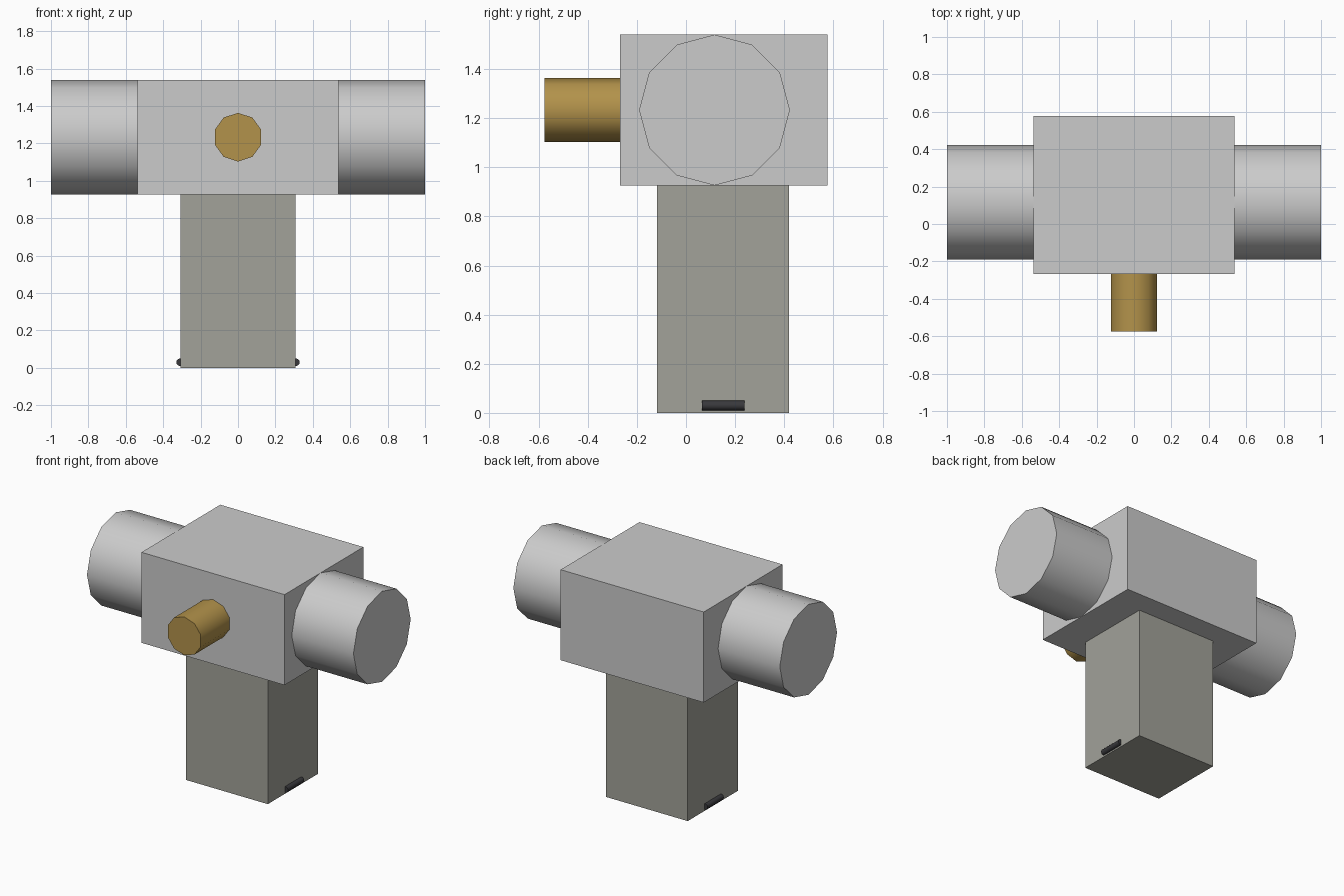
import bpy
from math import radians, pi

if "Cube" in bpy.data.objects:
    bpy.data.objects.remove(bpy.data.objects["Cube"])


def finish(obj, name, color):
    obj.name = name
    if color:
        mat = bpy.data.materials.get(color[0]) or bpy.data.materials.new(color[0])
        mat.diffuse_color = color[1]
        mat.use_nodes = True
        mat.node_tree.nodes["Principled BSDF"].inputs["Base Color"].default_value = mat.diffuse_color
        obj.data.materials.append(mat)
    return obj


def box(name, lo, hi, color=None):
    bpy.ops.mesh.primitive_cube_add(size=1, location=[(a + b) / 2 for a, b in zip(lo, hi)])
    obj = bpy.context.object
    obj.scale = [b - a for a, b in zip(lo, hi)]
    bpy.ops.object.transform_apply(location=False, rotation=False, scale=True)
    return finish(obj, name, color)


def rod(name, axis, center, radius, length, sides, color=None):
    rot = (0, pi / 2, 0) if axis == "x" else (pi / 2, 0, 0)
    bpy.ops.mesh.primitive_cylinder_add(vertices=sides, radius=radius, depth=length,
                                        location=center, rotation=rot)
    bpy.ops.object.shade_smooth_by_angle(angle=radians(40))
    return finish(bpy.context.object, name, color)


STONE = ("stone", (0.36, 0.36, 0.32, 1))
BRASS = ("brass", (0.45, 0.29, 0.07, 1))
DARK = ("dark_metal", (0.04, 0.04, 0.045, 1))

# Central block with the long barrel running through it
box("body_block", (-0.537, -0.268, 0.926), (0.537, 0.577, 1.54))
rod("cross_barrel", "x", (0, 0.116, 1.233), 0.307, 2.0, 12)

# Front stub, vertex pointing up
stub = rod("front_stub", "y", (0, -0.384, 1.233), 0.13, 0.384, 10, BRASS)

# Post below
box("post", (-0.307, -0.119, 0), (0.307, 0.42, 0.93), STONE)

# Small side pins at the foot of the post
for side, sx in (("left", -1), ("right", 1)):
    rod(side + "_foot_pin", "y", (sx * 0.31, 0.152, 0.03), 0.02, 0.173, 12, DARK)
